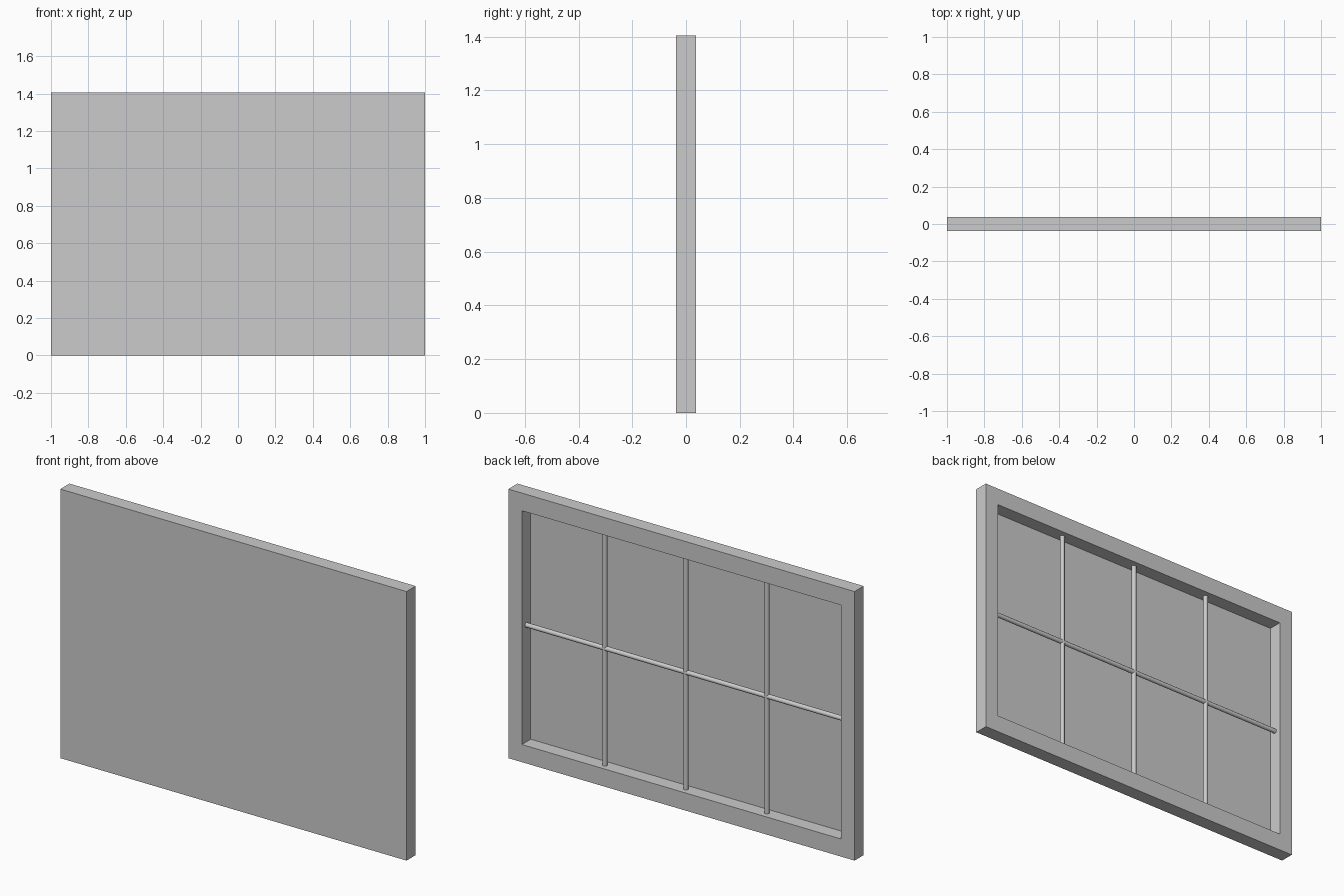
import bpy, bmesh, math

if "Cube" in bpy.data.objects:
    bpy.data.objects.remove(bpy.data.objects["Cube"])

W, H, D = 1.0, 1.405, 0.0375      # half width, height, half depth
SIDE, RAIL = 0.078, 0.092         # frame border widths
MID = H / 2


def make_object(name, bm):
    bmesh.ops.recalc_face_normals(bm, faces=bm.faces)
    mesh = bpy.data.meshes.new(name)
    bm.to_mesh(mesh)
    bm.free()
    obj = bpy.data.objects.new(name, mesh)
    bpy.context.collection.objects.link(obj)
    return obj


def rect(bm, y, dx, dz):
    """Rectangle of vertices, inset from the outer outline by dx and dz."""
    x, lo, hi = W - dx, dz, H - dz
    return [bm.verts.new((a, y, b)) for a, b in ((-x, lo), (x, lo), (x, hi), (-x, hi))]


def bar(name, length, location, rotation=(0, 0, 0)):
    bpy.ops.mesh.primitive_cylinder_add(vertices=12, radius=0.012, depth=length,
                                        location=location, rotation=rotation)
    obj = bpy.context.object
    obj.name = name
    bpy.ops.object.shade_smooth_by_angle(angle=math.radians(40))


# Outer frame: closed rectangular ring
bm = bmesh.new()
rings = [rect(bm, -D, 0, 0), rect(bm, D, 0, 0),
         rect(bm, D, SIDE, RAIL), rect(bm, -D, SIDE, RAIL)]
for a, b in zip(rings, rings[1:] + rings[:1]):
    for i in range(4):
        j = (i + 1) % 4
        bm.faces.new((a[i], a[j], b[j], b[i]))
make_object("window_frame", bm)

# Thin pane, flush with the front of the frame
bm = bmesh.new()
front, back = rect(bm, -D, SIDE, RAIL), rect(bm, -D + 0.002, SIDE, RAIL)
bm.faces.new(front)
bm.faces.new(back)
for i in range(4):
    j = (i + 1) % 4
    bm.faces.new((front[i], front[j], back[j], back[i]))
make_object("glass_pane", bm)

# Round glazing bars, ends just seated in the frame
for i in (-1, 0, 1):
    bar(f"vertical_bar_{i + 2}", H - 2 * RAIL + 0.01, (i * 0.468, 0, MID))
bar("horizontal_bar", 2 * (W - SIDE) + 0.01, (0, 0, MID), (0, math.pi / 2, 0))
